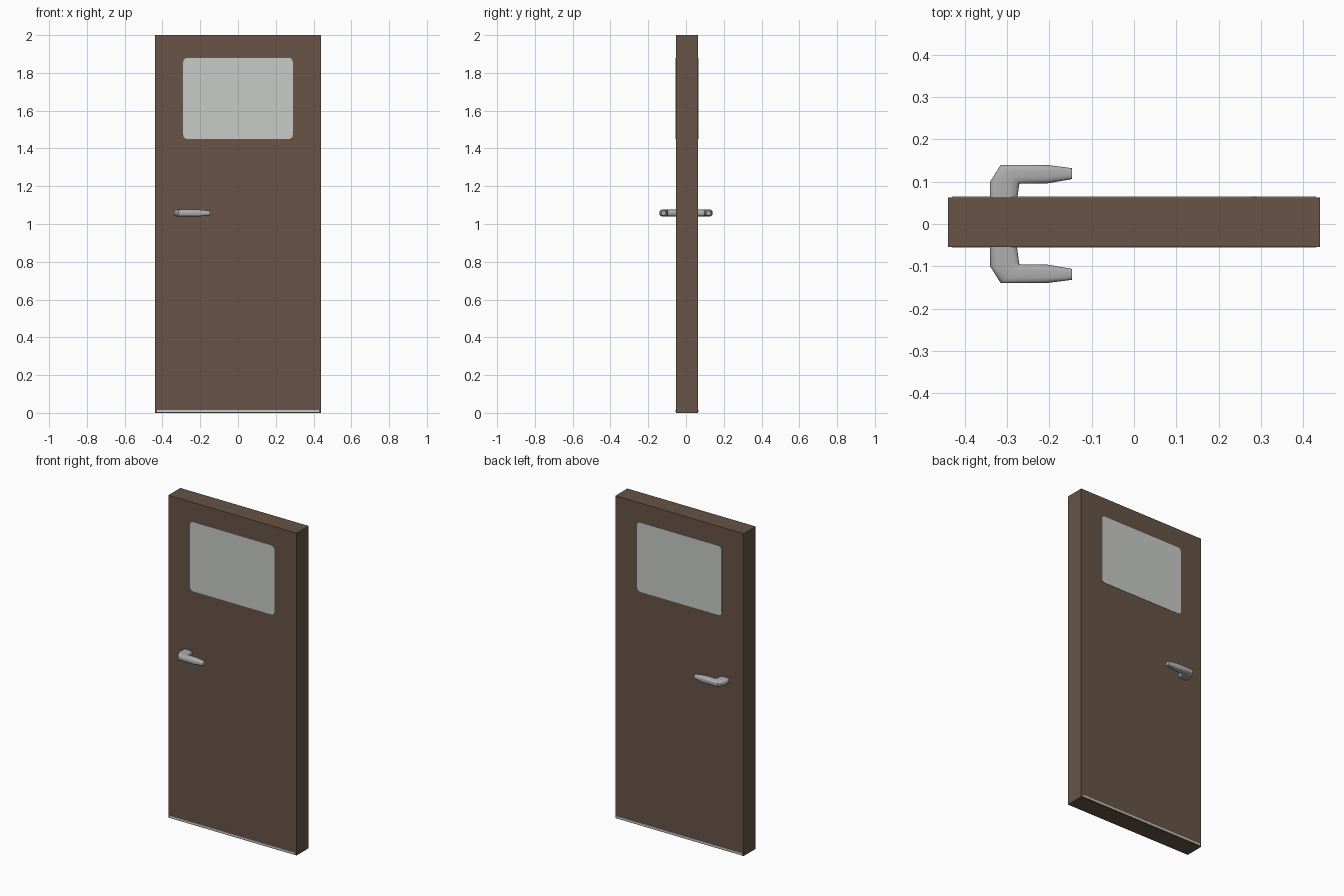
import bpy, bmesh, math

if "Cube" in bpy.data.objects:
    bpy.data.objects.remove(bpy.data.objects["Cube"])

Y0, Y1 = -0.054, 0.063   # front and back of the slab


def material(name, rgb):
    m = bpy.data.materials.new(name)
    m.diffuse_color = (*rgb, 1)
    m.use_nodes = True
    m.node_tree.nodes["Principled BSDF"].inputs["Base Color"].default_value = m.diffuse_color
    return m


brown = material("brown_paint", (0.135, 0.088, 0.062))
pale = material("pale_glass", (0.58, 0.60, 0.58))
metal = material("grey_metal", (0.42, 0.42, 0.42))


def finish(name, bm, mat):
    bmesh.ops.recalc_face_normals(bm, faces=bm.faces[:])
    me = bpy.data.meshes.new(name)
    bm.to_mesh(me)
    bm.free()
    me.materials.append(mat)
    ob = bpy.data.objects.new(name, me)
    bpy.context.collection.objects.link(ob)
    return ob


def plate(name, x0, x1, z0, z1, y0, y1, mat, r=0.0):
    """Upright plate in the xz plane, with optional rounded corners."""
    corners = [(x1 - r, z1 - r, 0), (x0 + r, z1 - r, 90),
               (x0 + r, z0 + r, 180), (x1 - r, z0 + r, 270)]
    steps = 5 if r else 1
    bm = bmesh.new()
    vs = []
    for cx, cz, a in corners:
        for i in range(steps):
            t = math.radians(a + (90 * i / (steps - 1) if r else 0))
            vs.append(bm.verts.new((cx + r * math.cos(t), y0, cz + r * math.sin(t))))
    face = bm.faces.new(vs)
    res = bmesh.ops.extrude_face_region(bm, geom=[face])
    moved = [g for g in res["geom"] if isinstance(g, bmesh.types.BMVert)]
    bmesh.ops.translate(bm, verts=moved, vec=(0, y1 - y0, 0))
    if not any(f == face for f in bm.faces):
        bm.faces.new(vs)
    return finish(name, bm, mat)


def handle(name, side):
    """Bent lever lofted through boxy oval sections: outer xy, inner xy, height."""
    sections = [(-0.340, 0.045, -0.278, 0.045, 0.036),
                (-0.340, 0.100, -0.271, 0.094, 0.036),
                (-0.315, 0.140, -0.268, 0.096, 0.036),
                (-0.210, 0.140, -0.205, 0.096, 0.036),
                (-0.147, 0.132, -0.147, 0.106, 0.024)]
    n, zc = 16, 1.058
    bm = bmesh.new()
    rings = []
    for ox, oy, ix, iy, h in sections:
        ring = []
        for i in range(n):
            t = 2 * math.pi * (i + 0.5) / n
            c, s = math.cos(t), math.sin(t)
            u = math.copysign(abs(c) ** 0.6, c) / abs(math.cos(math.pi / n)) ** 0.6
            v = math.copysign(abs(s) ** 0.6, s) / abs(math.cos(math.pi / n)) ** 0.6
            k = (u + 1) / 2
            ring.append(bm.verts.new((ix + (ox - ix) * k,
                                      side * (iy + (oy - iy) * k), zc + v * h / 2)))
        rings.append(ring)
    for a, b in zip(rings, rings[1:]):
        for i in range(n):
            j = (i + 1) % n
            bm.faces.new((a[i], a[j], b[j], b[i]))
    bm.faces.new(rings[0])
    bm.faces.new(rings[-1])
    ob = finish(name, bm, metal)
    bpy.ops.object.select_all(action='DESELECT')
    ob.select_set(True)
    bpy.context.view_layer.objects.active = ob
    bpy.ops.object.shade_smooth_by_angle(angle=math.radians(35))


# door slab
plate("door_slab", -0.44, 0.44, 0, 2, Y0, Y1, brown)

# window panes, bottom strips and levers on both sides
for label, side, y in (("front", -1, Y0), ("back", 1, Y1)):
    out, inn = y + side * 0.002, y - side * 0.004
    plate(label + "_window", -0.29, 0.29, 1.45, 1.88, inn, out, pale, 0.022)
    plate(label + "_bottom_strip", -0.43, 0.43, 0.004, 0.016, inn, out, pale)
    handle(label + "_handle", side)
